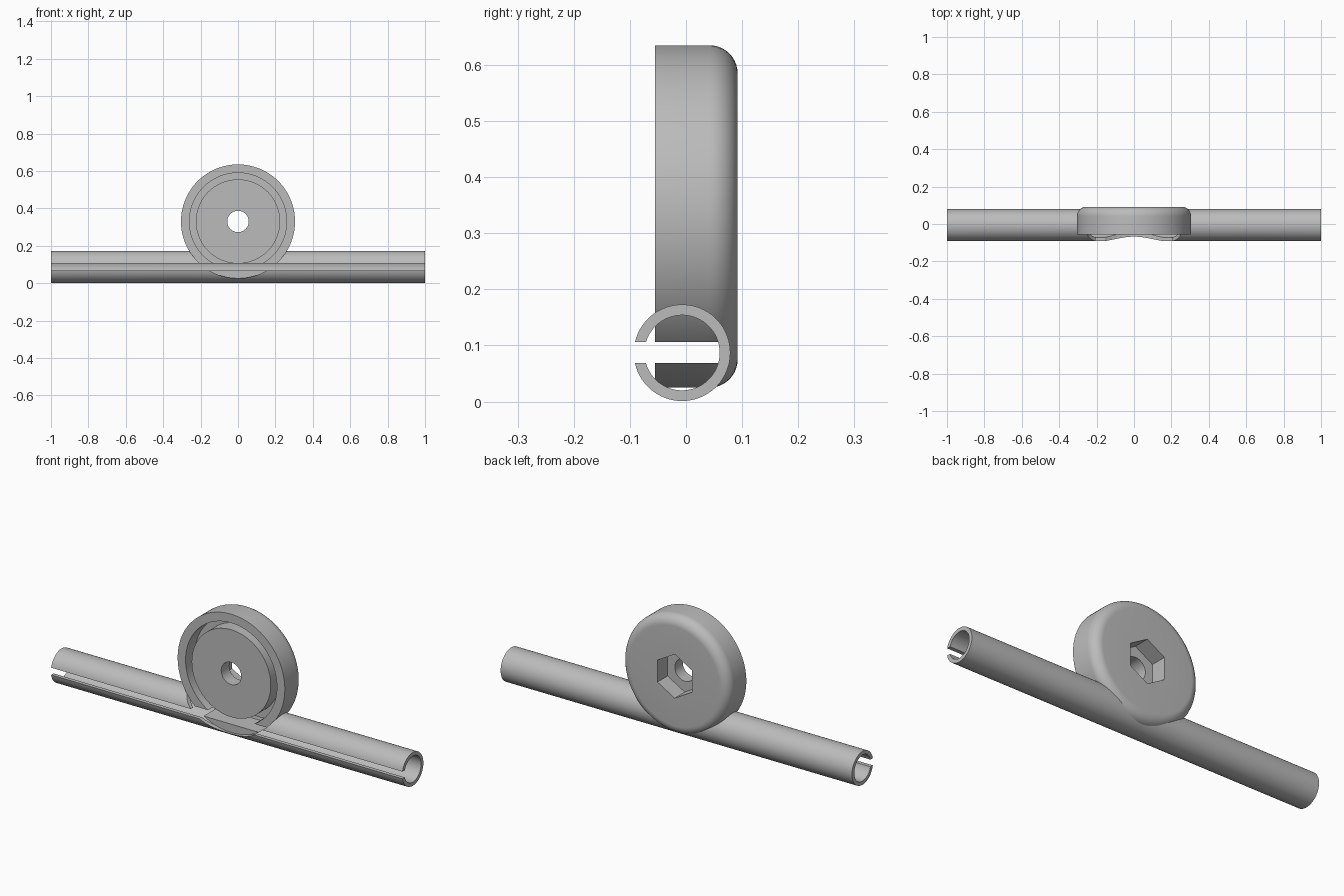
import bpy, bmesh, math
from mathutils import Matrix, Vector

default = bpy.data.objects.get("Cube")
if default:
    bpy.data.objects.remove(default, do_unlink=True)

grey = bpy.data.materials.new("plain_grey")
grey.use_nodes = True
grey.diffuse_color = (0.5, 0.5, 0.5, 1)
grey.node_tree.nodes["Principled BSDF"].inputs["Base Color"].default_value = grey.diffuse_color

FRONT, BACK = -0.055, 0.092
WHEEL_Z, WHEEL_R, ROUND = 0.33, 0.305, 0.05
TUBE_Y, TUBE_Z, TUBE_R, BORE_R = -0.007, 0.087, 0.086, 0.067
SLOT_LOW, SLOT_HIGH, SLOT_BACK = 0.069, 0.106, 0.06


def add_object(name, bm):
    bmesh.ops.recalc_face_normals(bm, faces=bm.faces)
    mesh = bpy.data.meshes.new(name)
    bm.to_mesh(mesh)
    bm.free()
    mesh.materials.append(grey)
    obj = bpy.data.objects.new(name, mesh)
    bpy.context.collection.objects.link(obj)
    return obj


def lathe(name, profile, steps=96):
    """Turn a closed (radius, y) profile around the wheel axis."""
    bm = bmesh.new()
    rings = []
    for i in range(steps):
        a = math.tau * i / steps
        rings.append([bm.verts.new((r * math.cos(a), y, WHEEL_Z + r * math.sin(a)))
                      for r, y in profile])
    n = len(profile)
    for i in range(steps):
        a, b = rings[i], rings[(i + 1) % steps]
        for j in range(n):
            k = (j + 1) % n
            bm.faces.new((a[j], a[k], b[k], b[j]))
    return add_object(name, bm)


def prism_cutter(name, radius, sides, y0, y1):
    """Prism along the wheel axis."""
    bm = bmesh.new()
    place = Matrix.Translation((0, (y0 + y1) / 2, WHEEL_Z)) @ Matrix.Rotation(math.pi / 2, 4, "X")
    bmesh.ops.create_cone(bm, cap_ends=True, segments=sides, radius1=radius,
                          radius2=radius, depth=y1 - y0, matrix=place)
    return add_object(name, bm)


def box_cutter(name, low, high):
    bm = bmesh.new()
    low, high = Vector(low), Vector(high)
    bmesh.ops.create_cube(bm, size=1, matrix=Matrix.Translation((low + high) / 2)
                          @ Matrix.Diagonal((high - low).to_4d()))
    return add_object(name, bm)


def cut(obj, cutters):
    """Apply boolean differences and remove the cutters."""
    for c in cutters:
        c.hide_render = True
        mod = obj.modifiers.new(c.name, "BOOLEAN")
        mod.operation, mod.solver, mod.object = "DIFFERENCE", "EXACT", c
    graph = bpy.context.evaluated_depsgraph_get()
    mesh = bpy.data.meshes.new_from_object(obj.evaluated_get(graph))
    obj.modifiers.clear()
    obj.data = mesh
    for c in cutters:
        bpy.data.objects.remove(c, do_unlink=True)


def smooth(obj):
    bpy.ops.object.select_all(action="DESELECT")
    obj.select_set(True)
    bpy.context.view_layer.objects.active = obj
    bpy.ops.object.shade_smooth_by_angle(angle=math.radians(30))


# Round knob: grooved front, rounded back edge, centre hole
hole, core, rim, floor = 0.057, 0.225, 0.26, 0.02
profile = [(hole, FRONT), (core, FRONT), (core, floor), (rim, floor), (rim, FRONT), (WHEEL_R, FRONT)]
for i in range(11):
    a = math.pi / 2 * i / 10
    profile.append((WHEEL_R - ROUND + ROUND * math.cos(a), BACK - ROUND + ROUND * math.sin(a)))
profile.append((hole, BACK))
knob = lathe("round_knob", profile)

# Nut recess in the back, slot across the lower part
cut(knob, [prism_cutter("nut_recess", 0.113, 6, 0.01, 0.2),
           box_cutter("slot", (-0.5, -0.2, SLOT_LOW), (0.5, SLOT_BACK, SLOT_HIGH))])
smooth(knob)

# Split tube: C-shaped section swept along x, open to the front
section = []
for radius, order in ((TUBE_R, 1), (BORE_R, -1)):
    start = math.pi + math.asin((TUBE_Z - SLOT_LOW) / radius)
    end = 3 * math.pi - math.asin((SLOT_HIGH - TUBE_Z) / radius)
    arc = [start + (end - start) * i / 64 for i in range(65)][::order]
    section += [(TUBE_Y + radius * math.cos(a), TUBE_Z + radius * math.sin(a)) for a in arc]
bm = bmesh.new()
ring = [bm.verts.new((-1, y, z)) for y, z in section]
cap = bm.faces.new(ring)
swept = bmesh.ops.extrude_face_region(bm, geom=[cap], use_keep_orig=True)["geom"]
bmesh.ops.translate(bm, vec=(2, 0, 0), verts=[v for v in swept if isinstance(v, bmesh.types.BMVert)])
tube = add_object("split_tube", bm)

# Clear the tube away in front of the knob
cut(tube, [prism_cutter("knob_clearance", WHEEL_R - 0.001, 96, -0.2, floor)])
smooth(tube)
